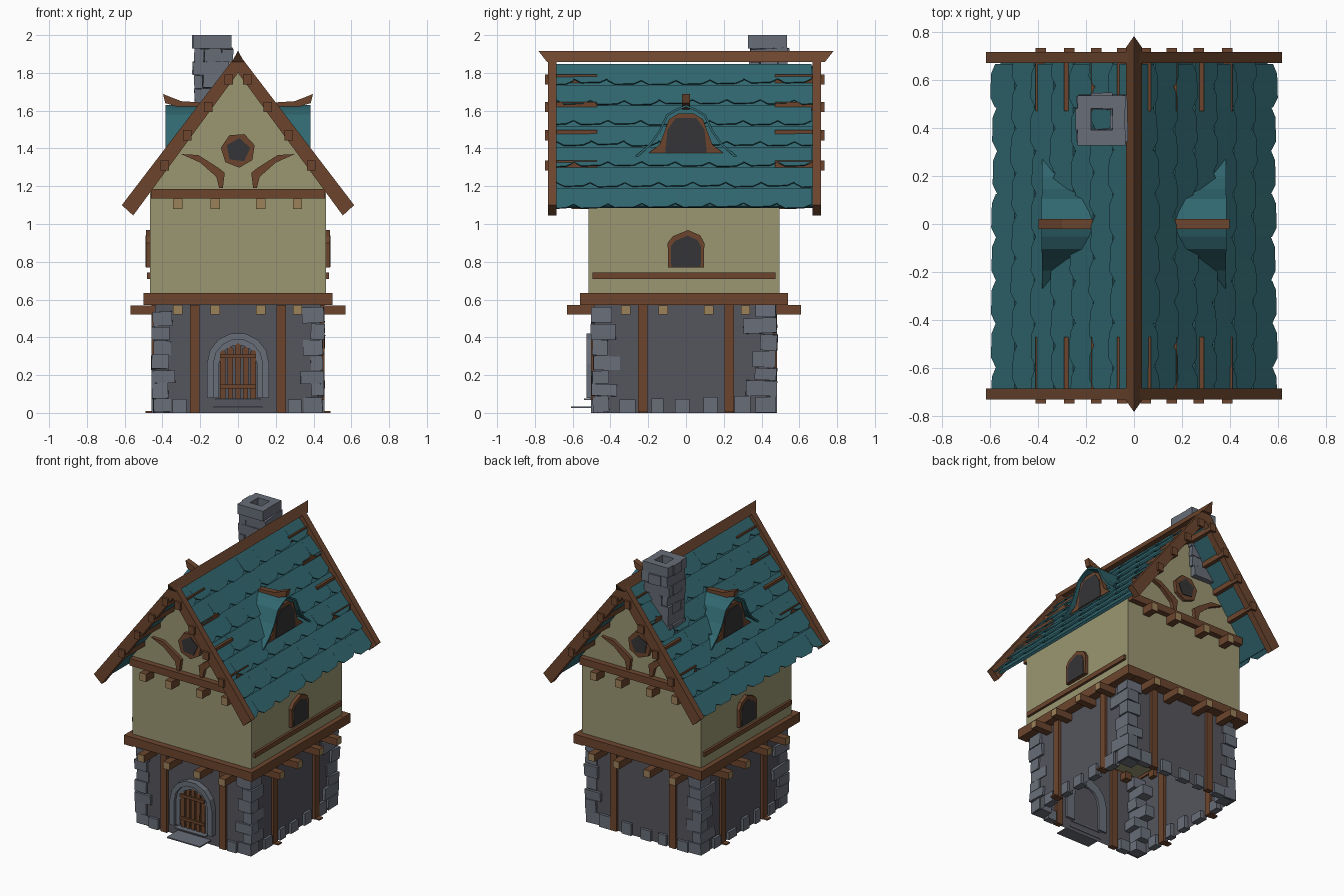
import bpy, bmesh, math, random
from mathutils import Vector, Matrix, Euler

if "Cube" in bpy.data.objects:
    bpy.data.objects.remove(bpy.data.objects["Cube"])

random.seed(4)
R = random.uniform


def mat(name, c):
    m = bpy.data.materials.new(name)
    m.diffuse_color = (*c, 1)
    m.use_nodes = True
    m.node_tree.nodes["Principled BSDF"].inputs["Base Color"].default_value = m.diffuse_color
    return m


TEAL = mat("teal_tile", (.03, .135, .16))
PLASTER = mat("plaster", (.33, .31, .17))
WOOD = mat("wood", (.15, .06, .027))
TAN = mat("cut_wood", (.33, .22, .10))
STONE = mat("stone", (.14, .155, .19))
WALL = mat("dark_wall", (.09, .09, .11))
GLASS = mat("dark_glass", (.035, .035, .038))


def prism(bm, pts, vec):
    """Closed solid from a planar outline pushed along vec."""
    a = [bm.verts.new(p) for p in pts]
    b = [bm.verts.new(Vector(p) + Vector(vec)) for p in pts]
    bm.faces.new(a)
    bm.faces.new(b[::-1])
    for i in range(len(a)):
        j = (i + 1) % len(a)
        bm.faces.new((a[i], b[i], b[j], a[j]))


def box(bm, x0, x1, y0, y1, z0, z1, tilt=0.0):
    c = ((x0 + x1) / 2, (y0 + y1) / 2, (z0 + z1) / 2)
    rot = Euler([R(-tilt, tilt) for _ in range(3)]).to_matrix().to_4x4()
    size = Matrix.Diagonal((abs(x1 - x0), abs(y1 - y0), abs(z1 - z0), 1))
    bmesh.ops.create_cube(bm, size=1, matrix=Matrix.Translation(c) @ rot @ size)


def finish(bm, name, *mats):
    bmesh.ops.recalc_face_normals(bm, faces=bm.faces)
    me = bpy.data.meshes.new(name)
    bm.to_mesh(me)
    bm.free()
    for m in mats:
        me.materials.append(m)
    ob = bpy.data.objects.new(name, me)
    bpy.context.collection.objects.link(ob)
    return ob


BX, Y0, Y1 = .44, -.485, .465          # stone storey
UX, U0, U1 = .465, -.515, .495         # plaster storey
TOP, SLOPE = 1.86, 1.34                # roof plane z = TOP - SLOPE*x
ENDS = ((-1, U0), (1, U1))

# Ground storey: open shell without floor
bm = bmesh.new()
ring = [(-BX, Y0), (BX, Y0), (BX, Y1), (-BX, Y1)]
for i in range(4):
    p, q = ring[i], ring[(i + 1) % 4]
    bm.faces.new([bm.verts.new(v) for v in ((*p, 0), (*q, 0), (*q, .6), (*p, .6))])
finish(bm, "ground_storey_wall", WALL)

# Plaster storey with gables
bm = bmesh.new()
prism(bm, [(-UX, U0, .59), (UX, U0, .59), (UX, U0, 1.2), (0, U0, 1.815), (-UX, U0, 1.2)], (0, U1 - U0, 0))
finish(bm, "upper_storey_wall", PLASTER)

# Corner stones and footing stones
bm = bmesh.new()
for sx in (-1, 1):
    for sy, yw in ((-1, Y0), (1, Y1)):
        z = 0
        for k in range(7):
            h = R(.065, .09)
            lx, ly = (R(.05, .08), R(.11, .17)) if k % 2 else (R(.08, .11), R(.07, .1))
            o = R(.006, .02)
            box(bm, sx * (BX - lx), sx * (BX + o), yw - sy * ly, yw + sy * o, z + .004, min(z + h, .57), .05)
            z += h
for s in (-1, 1):
    for c in (-.31, -.15, -.02, .13, .3):
        w, h = R(.025, .045), R(.05, .1)
        box(bm, s * (BX - .03), s * (BX + .018), c - w, c + w, 0, h)
        if s > 0 or abs(c) > .2:
            yw = Y0 if s < 0 else Y1
            box(bm, c - w, c + w, yw - s * .03, yw + s * .018, 0, h)
finish(bm, "corner_stones", STONE)

# Posts with small feet
bm = bmesh.new()
for s in (-1, 1):
    for c in (-.23, .23):
        yw = Y0 if s < 0 else Y1
        box(bm, c - .025, c + .025, yw - s * .02, yw + s * .018, 0, .57)
        box(bm, s * (BX - .02), s * (BX + .018), c - .025, c + .025, 0, .57)
        box(bm, s * BX, s * (BX + .05), c - .02, c + .02, 0, .01)
finish(bm, "wall_posts", WOOD)

# Ring beam, gable beams and side rails
bm = bmesh.new()
for s, yw in ENDS:
    box(bm, -.5, .5, yw - s * .03, yw + s * .045, .575, .635)
    box(bm, -.46, .46, yw - s * .02, yw + s * .04, 1.135, 1.185)
    box(bm, s * .43, s * .5, U0 - .045, U1 + .045, .57, .634)
    box(bm, s * .45, s * .482, -.495, .475, .71, .742)
finish(bm, "floor_beams", WOOD)

# Joist stubs with pale cut ends
bm = bmesh.new()
for s, yw in ENDS:
    for c in (-.32, -.12, .12, .315):
        box(bm, c - .025, c + .025, yw - s * .08, yw + s * .115, .52, .57)
        box(bm, c - .025, c + .025, yw - s * .03, yw + s * .09, 1.08, 1.135)
        box(bm, s * .41, s * .57, c - .025, c + .025, .52, .568)
bm.normal_update()
for f in bm.faces:
    c = f.calc_center_median()
    if abs(c.x) > .56 or (abs(c.y) > .57 and abs(f.normal.y) > .9):
        f.material_index = 1
finish(bm, "joist_ends", WOOD, TAN)

# Gable braces and gable window
bm, pane = bmesh.new(), bmesh.new()
brace = [(.30, 1.37), (.21, 1.365), (.10, 1.295), (.07, 1.27), (.08, 1.19), (.10, 1.19), (.115, 1.25), (.2, 1.325)]
for s, yw in ENDS:
    for m in (-1, 1):
        prism(bm, [(m * x, yw - s * .01, z) for x, z in brace], (0, s * .035, 0))

    def ngon(n, r, y, a0):
        return [(r * math.cos(a0 + i * math.tau / n), y, 1.39 + r * math.sin(a0 + i * math.tau / n)) for i in range(n)]
    prism(bm, ngon(7, .092, yw - s * .01, .3), (0, s * .035, 0))
    prism(pane, ngon(5, .066, yw, .2), (0, s * .03, 0))
finish(bm, "gable_braces_and_frames", WOOD)
finish(pane, "gable_window_panes", GLASS)

# Side windows
bm, pane = bmesh.new(), bmesh.new()
for s in (-1, 1):
    arch = [(-.095, .77), (.095, .77), (.097, .9), (.075, .94), (.01, .968), (-.07, .935), (-.097, .9)]
    prism(bm, [(s * .455, y, z) for y, z in arch], (s * .033, 0, 0))
    prism(pane, [(s * .46, y * .82, .772 + (z - .77) * .84) for y, z in arch], (s * .031, 0, 0))
finish(bm, "side_window_frames", WOOD)
finish(pane, "side_window_panes", GLASS)

# Door: planks, cross bars, stone arch, steps
bm = bmesh.new()
for i in range(5):
    x = (i - 2) * .04
    h = .37 - abs(i - 2) * .018
    prism(bm, [(x - .014, -.49, .075), (x + .014, -.49, .07), (x + .015, -.49, h - .01), (x, -.49, h), (x - .015, -.49, h - .012)], (0, -.015, 0))
for z in (.13, .29):
    box(bm, -.095, .095, -.515, -.5, z, z + .02)
finish(bm, "door_planks", WOOD)
bm = bmesh.new()
for w0, w1, y in ((.1, .135, -.505), (.13, .165, -.527)):
    prev = None
    for i in range(10):
        a = math.pi * (i - 1) / 7
        pts = [(w * math.cos(a), .26 + w * math.sin(a)) for w in (w0, w1)]
        if i in (0, 9):
            sg = 1 if i == 0 else -1
            pts = [(sg * w0, .08), (sg * w1, .08)]
        if prev:
            prism(bm, [(x, y, z) for x, z in (prev[0], prev[1], pts[1], pts[0])], (0, -y - .47, 0))
        prev = pts
finish(bm, "door_arch", STONE)
bm = bmesh.new()
box(bm, -.12, .12, -.54, -.48, .068, .076)
box(bm, -.13, .13, -.61, -.48, .025, .033)
finish(bm, "door_steps", STONE)

# Roof slabs and overlapping half-hexagon tiles
RY0, RY1 = -.685, .67
slab, tiles = bmesh.new(), bmesh.new()
L = math.hypot(1, SLOPE)
for s in (-1, 1):
    down, out = Vector((s / L, 0, -SLOPE / L)), Vector((s * SLOPE / L, 0, 1 / L))
    apex = Vector((0, 0, TOP - .02))

    def at(d, y, h):
        return apex + down * d + out * h + Vector((0, y, 0))
    prism(slab, [at(0, RY0, 0), at(.93, RY0, 0), at(.93, RY0, -.018), at(0, RY0, -.018)], (0, RY1 - RY0, 0))
    rows, w = 7, .18
    step = .955 / rows
    for r in range(rows):
        for k in range(9):
            yc = RY0 + (k + (.5 if r % 2 else 0)) * w
            d0, d1 = r * step, (r + 1) * step + R(-.006, .008)
            out_l = [(yc - w / 2, d0), (yc - w / 2, d1 - .028), (yc - .05, d1), (yc + .05, d1 - .004), (yc + w / 2, d1 - .028), (yc + w / 2, d0)]
            out_l = [(min(max(y, RY0), RY1), d) for y, d in out_l]
            if out_l[-1][0] - out_l[0][0] < .02:
                continue
            lift = R(.014, .018)
            prism(tiles, [at(d, y, .002 + lift * (d - d0) / step) for y, d in out_l], out * .008)
bmesh.ops.remove_doubles(tiles, verts=tiles.verts, dist=1e-5)
finish(slab, "roof_slabs", TEAL)
finish(tiles, "roof_tiles", TEAL)

# Barge boards, purlins and ridge beam
bm = bmesh.new()
for s, y in ((-1, RY0), (1, RY1)):
    for m in (-1, 1):
        prism(bm, [(m * x, y, z) for x, z in ((0, 1.905), (.615, 1.10), (.555, 1.045), (0, 1.80))], (0, s * .046, 0))
        for z in (1.765, 1.62, 1.47, 1.31):
            x = m * (TOP - .03 - z) / SLOPE
            box(bm, x - .022, x + .022, s * .47, y + s * .062, z - .027, z + .027)
finish(bm, "barge_boards_and_purlins", WOOD)
bm = bmesh.new()
lo = [bm.verts.new((x, y, 1.857)) for x, y in ((-.033, -.735), (.033, -.735), (.033, .735), (-.033, .735))]
a, b = bm.verts.new((0, -.782, 1.917)), bm.verts.new((0, .782, 1.917))
for f in (lo, (lo[0], lo[1], a), (lo[2], lo[3], b), (lo[1], lo[2], b, a), (lo[3], lo[0], a, b)):
    bm.faces.new(f)
finish(bm, "ridge_beam", WOOD)

# Dormers: flared roof shell, frame, pane and ridge board
shell, bm, pane = bmesh.new(), bmesh.new(), bmesh.new()
half = [(.265, 1.355), (.19, 1.42), (.14, 1.49), (.10, 1.575), (.05, 1.605)]
prof = [(-y, z) for y, z in half] + [(0, 1.625)] + half[::-1]
frame = [(.20, 1.375), (.14, 1.42), (.11, 1.50), (.09, 1.555), (.04, 1.585)]
glass = [(.11, 1.378), (.098, 1.50), (.055, 1.56)]
for s in (-1, 1):
    f = [shell.verts.new((s * (.385 - .01 * abs(y)), y, z)) for y, z in prof]
    g = [shell.verts.new((s * ((TOP - z) / SLOPE - .01), y, z)) for y, z in prof]
    for i in range(len(f) - 1):
        shell.faces.new((f[i], f[i + 1], g[i + 1], g[i]))
    prism(bm, [(s * .335, y, z) for y, z in frame + [(-y, z) for y, z in frame[::-1]]], (s * .035, 0, 0))
    prism(pane, [(s * .34, y, z) for y, z in glass + [(-y, z) for y, z in glass[::-1]]], (s * .034, 0, 0))
    board = [(.397, 1.688), (.385, 1.64), (.3, 1.615), (.18, 1.605), (.17, 1.642), (.3, 1.65)]
    prism(bm, [(s * x, -.02, z) for x, z in board], (0, .04, 0))
sh = finish(shell, "dormer_roofs", TEAL)
mod = sh.modifiers.new("thickness", "SOLIDIFY")
mod.thickness, mod.offset = .012, 0
finish(bm, "dormer_frames", WOOD)
finish(pane, "dormer_panes", GLASS)

# Chimney: leaning hollow stack of jittered blocks
bm = bmesh.new()
n = 7
for k in range(n):
    z0, z1 = 1.51 + k * .07, 1.51 + (k + 1) * .07
    cx, cy, o, i = -.148 + .014 * k / n + R(-.008, .008), .435 + R(-.006, .006), .088 + .014 * k / n, .045
    t = 0 if k == n - 1 else .06
    for s in (-1, 1):
        a, b = (o, i) if k % 2 else (i, o)
        j = R(-.006, .01)
        box(bm, cx + s * i, cx + s * (o + j), cy - a, cy + a, z0, z1, t)
        box(bm, cx - b, cx + b, cy + s * i, cy + s * (o + j), z0, z1, t)
finish(bm, "chimney", STONE)
